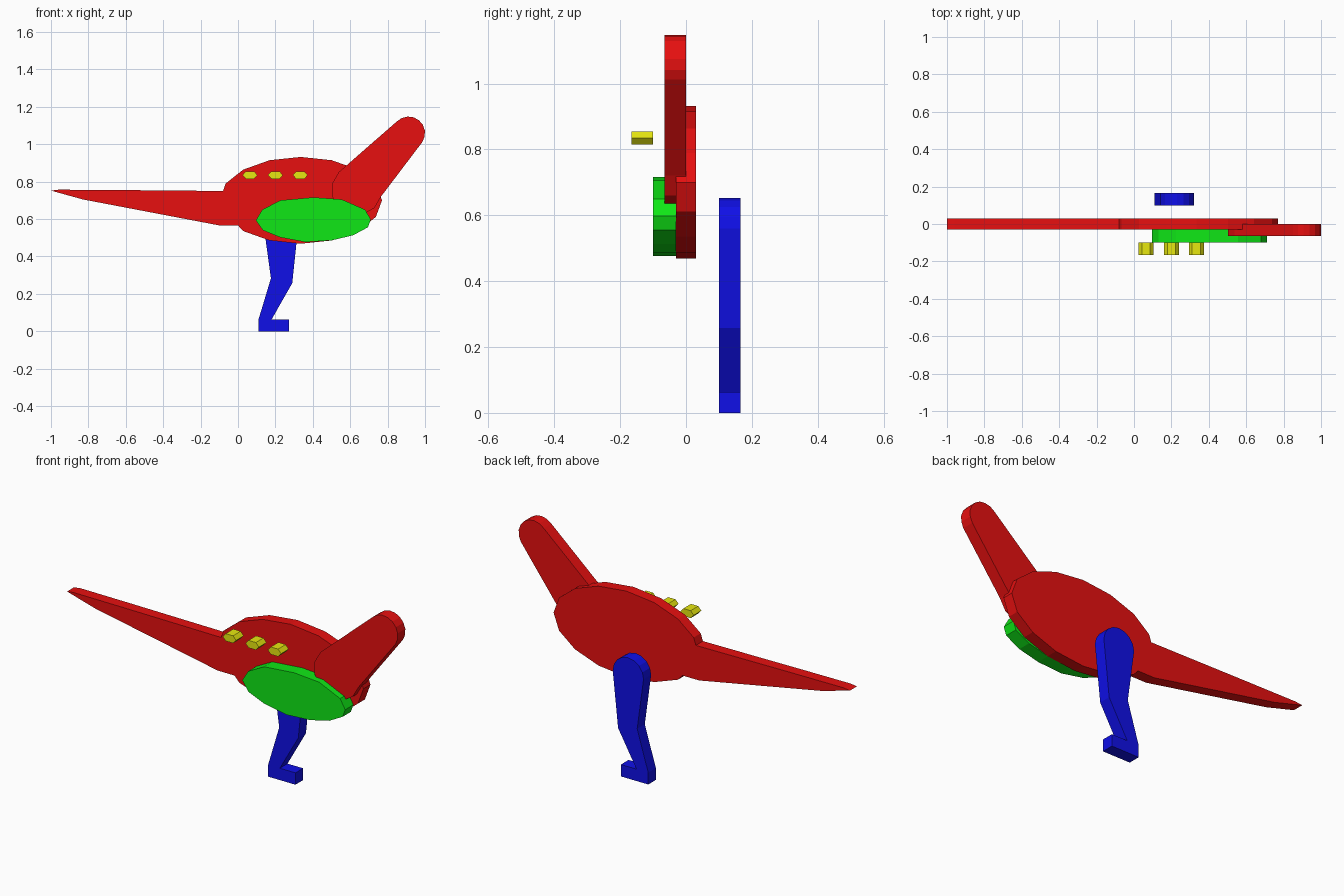
import bpy, bmesh, math

if "Cube" in bpy.data.objects:
    bpy.data.objects.remove(bpy.data.objects["Cube"])


def material(name, colour):
    m = bpy.data.materials.new(name)
    m.diffuse_color = (*colour, 1.0)
    m.use_nodes = True
    m.node_tree.nodes["Principled BSDF"].inputs["Base Color"].default_value = m.diffuse_color
    return m


RED = material("red", (0.8, 0.005, 0.005))
GREEN = material("green", (0.005, 0.8, 0.008))
BLUE = material("blue", (0.005, 0.005, 0.8))
YELLOW = material("yellow", (0.8, 0.8, 0.005))


def slab(name, outline, y_front, y_back, mat):
    """Flat plate: an outline in x and z, extruded along y."""
    bm = bmesh.new()
    face = bm.faces.new([bm.verts.new((x, y_front, z)) for x, z in outline])
    ext = bmesh.ops.extrude_face_region(bm, geom=[face])
    for v in ext["geom"]:
        if isinstance(v, bmesh.types.BMVert):
            v.co.y = y_back
    bmesh.ops.recalc_face_normals(bm, faces=bm.faces)
    mesh = bpy.data.meshes.new(name)
    bm.to_mesh(mesh)
    bm.free()
    mesh.materials.append(mat)
    obj = bpy.data.objects.new(name, mesh)
    bpy.context.collection.objects.link(obj)
    return obj


def arc(cx, cz, rx, rz, start, end, steps):
    """Points along an elliptical arc, angles in degrees."""
    angles = [math.radians(start + (end - start) * i / steps) for i in range(steps + 1)]
    return [(cx + rx * math.cos(a), cz + rz * math.sin(a)) for a in angles]


# Body oval with the long pointed tail in one plate
tail = [(0.0, 0.566), (-0.10, 0.566), (-0.83, 0.705), (-1.0, 0.752),
        (-0.96, 0.757), (-0.64, 0.755), (-0.08, 0.75)]
slab("body_and_tail", arc(0.335, 0.70, 0.435, 0.232, 157.5, -135, 13) + tail,
     -0.03, 0.03, RED)

# Tapered neck with rounded head and rounded base
slab("neck_and_head",
     arc(0.912, 1.06, 0.088, 0.088, -33, 135, 8)
     + arc(0.634, 0.755, 0.135, 0.135, 135, 345, 7),
     -0.065, 0.0, RED)

# Wing: slightly uneven oval
wing = [(0.71, 0.598), (0.68, 0.65), (0.555, 0.705), (0.405, 0.716), (0.225, 0.70),
        (0.13, 0.65), (0.095, 0.593), (0.133, 0.54), (0.225, 0.502), (0.36, 0.477),
        (0.50, 0.486), (0.615, 0.513), (0.695, 0.556)]
slab("wing", wing, -0.10, -0.03, GREEN)

# Bent leg with foot and rounded hip
shin = [(0.176, 0.283), (0.11, 0.064), (0.11, 0.0), (0.273, 0.0),
        (0.273, 0.064), (0.18, 0.064), (0.29, 0.257)]
slab("leg", arc(0.23, 0.56, 0.092, 0.092, 0, 180, 8) + shin, 0.10, 0.165, BLUE)

# Three hexagonal studs on the back
for i, x in enumerate((0.064, 0.20, 0.333)):
    hexagon = [(x + dx, 0.835 + dz) for dx, dz in
               ((0.04, 0), (0.022, 0.02), (-0.022, 0.02),
                (-0.04, 0), (-0.022, -0.02), (0.022, -0.02))]
    slab(f"back_stud_{i + 1}", hexagon, -0.165, -0.10, YELLOW)
